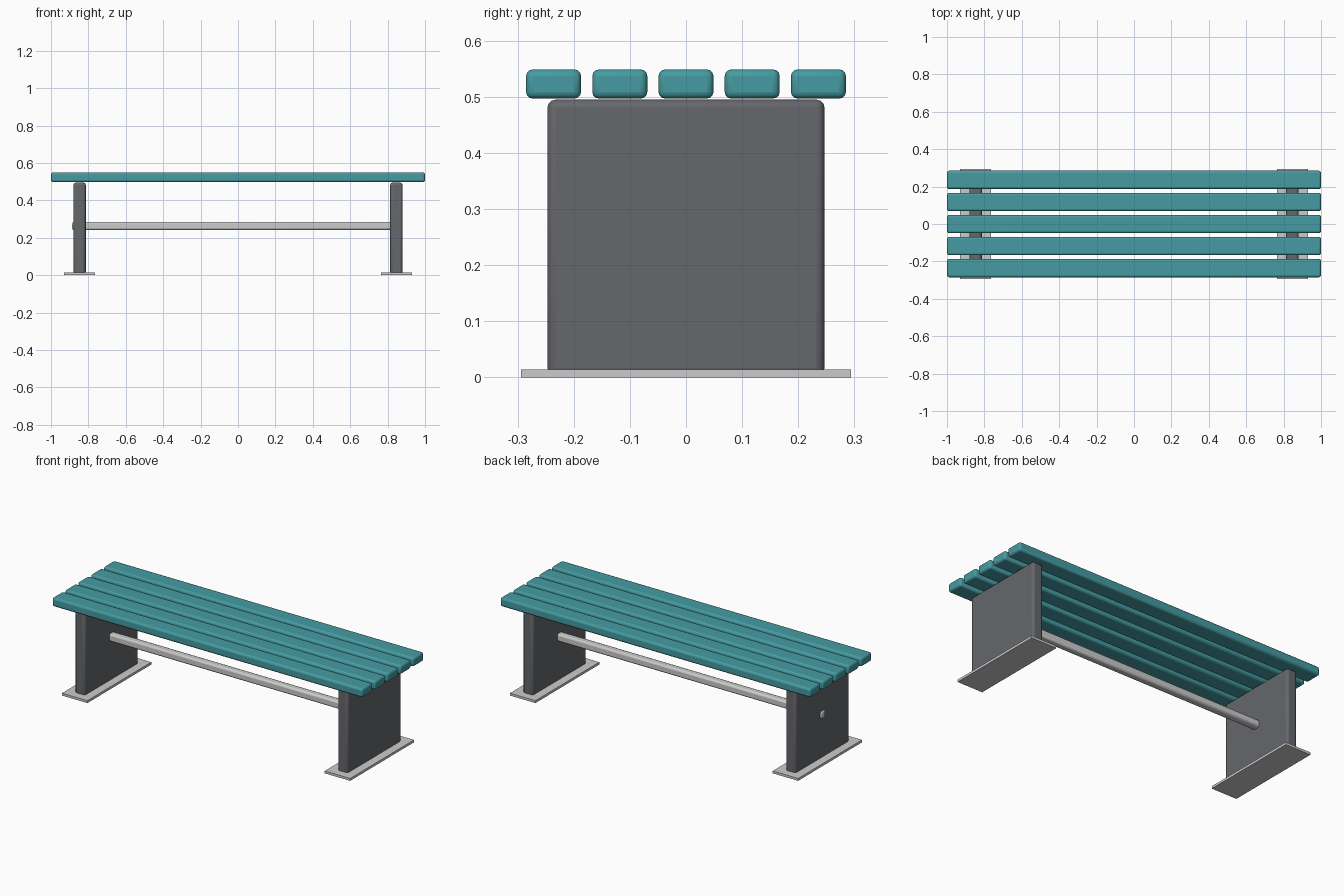
import bpy
import math

if "Cube" in bpy.data.objects:
    bpy.data.objects.remove(bpy.data.objects["Cube"])


def material(name, rgb):
    m = bpy.data.materials.new(name)
    m.diffuse_color = (*rgb, 1)
    m.use_nodes = True
    m.node_tree.nodes["Principled BSDF"].inputs["Base Color"].default_value = m.diffuse_color
    return m


def box(name, x, y, z, bevel=0.0, segments=3, mat=None):
    """Box from (min, max) ranges, with optional rounded edges."""
    bpy.ops.mesh.primitive_cube_add(size=1)
    ob = bpy.context.object
    ob.name = name
    ob.scale = [r[1] - r[0] for r in (x, y, z)]
    ob.location = [(r[0] + r[1]) / 2 for r in (x, y, z)]
    bpy.ops.object.transform_apply(location=False, rotation=False, scale=True)
    if mat:
        ob.data.materials.append(mat)
    if bevel:
        mod = ob.modifiers.new("rounded_edges", 'BEVEL')
        mod.width = bevel
        mod.segments = segments
        bpy.ops.object.shade_smooth_by_angle(angle=math.radians(35))
    return ob


teal = material("teal_paint", (0.06, 0.33, 0.36))
dark = material("dark_metal", (0.13, 0.135, 0.15))

# Seat slats
for i in range(5):
    y = (i - 2) * 0.118
    box(f"seat_slat_{i + 1}", (-1, 1), (y - 0.049, y + 0.049), (0.497, 0.549), 0.012, 3, teal)

# Leg panels and foot plates
for side, s in (("left", -1), ("right", 1)):
    cx = s * 0.847
    box(f"{side}_leg", (cx - 0.033, cx + 0.033), (-0.247, 0.247), (0.003, 0.495), 0.014, 3, dark)
    box(f"{side}_foot_plate", (cx - 0.082, cx + 0.082), (-0.294, 0.294), (0, 0.014))

# Stretcher rail, its left tip just showing through the left leg
box("stretcher_rail", (-0.887, 0.872), (-0.022, 0.022), (0.241, 0.285), 0.01, 2)
